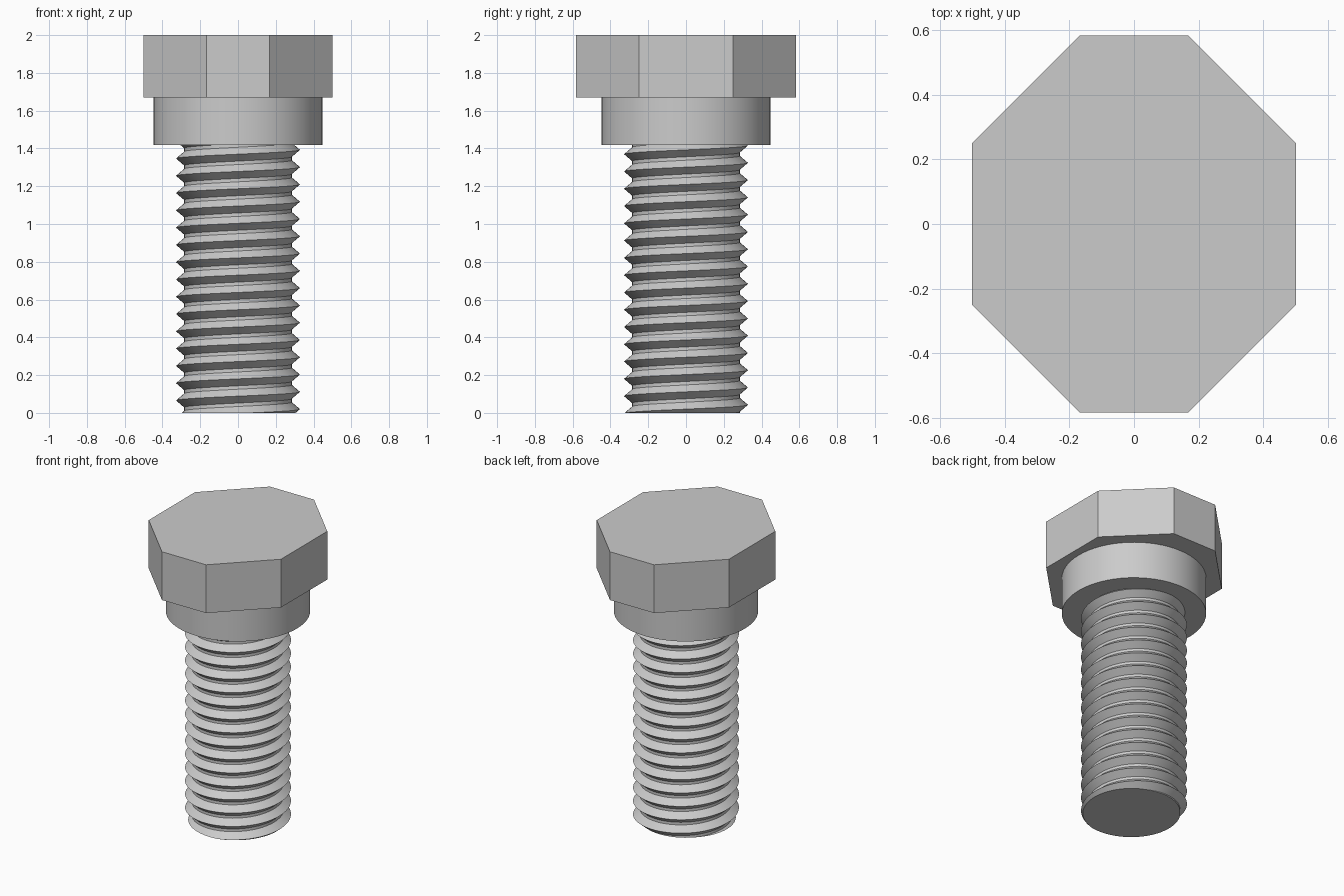
import bpy, bmesh, math

if "Cube" in bpy.data.objects:
    bpy.data.objects.remove(bpy.data.objects["Cube"], do_unlink=True)

steel = bpy.data.materials.new("steel_grey")
steel.use_nodes = True
GREY = (0.6, 0.6, 0.6, 1)
steel.diffuse_color = GREY
steel.node_tree.nodes["Principled BSDF"].inputs["Base Color"].default_value = GREY


def finish(name, bm, smooth=None):
    bmesh.ops.recalc_face_normals(bm, faces=bm.faces[:])
    mesh = bpy.data.meshes.new(name)
    bm.to_mesh(mesh)
    bm.free()
    mesh.materials.append(steel)
    obj = bpy.data.objects.new(name, mesh)
    bpy.context.collection.objects.link(obj)
    if smooth:
        bpy.ops.object.select_all(action='DESELECT')
        obj.select_set(True)
        bpy.context.view_layer.objects.active = obj
        bpy.ops.object.shade_smooth_by_angle(angle=math.radians(smooth))


def prism(name, outline, z0, z1, smooth=None):
    bm = bmesh.new()
    base = bm.faces.new([bm.verts.new((x, y, z0)) for x, y in outline])
    top = bmesh.ops.extrude_face_region(bm, geom=[base], use_keep_orig=True)["geom"]
    bmesh.ops.translate(bm, vec=(0, 0, z1 - z0),
                        verts=[v for v in top if isinstance(v, bmesh.types.BMVert)])
    finish(name, bm, smooth)


# Eight-sided head, slightly longer front to back
quarter = [(0.5, 0.25), (0.167, 0.583)]
half = quarter + [(-x, y) for x, y in reversed(quarter)]
prism("head", half + [(-x, -y) for x, y in half], 1.67, 2.0)

# Round collar
SIDES = 64
ring = [math.tau * i / SIDES for i in range(SIDES)]
prism("collar", [(0.447 * math.cos(a), 0.447 * math.sin(a)) for a in ring], 1.417, 1.67, 30)

# Threaded shank: helical rows, each turn joining the row one pitch higher
PITCH, CREST_Z = 0.0915, 0.02
PROFILE = [(0.0, 0.328), (0.4, 0.285), (0.6, 0.285)]   # fraction of pitch, radius
TURNS, TOP = 20, 1.43
bm = bmesh.new()
rows = []
for turn in range(-2, TURNS):
    for frac, r in PROFILE:
        z = CREST_Z + (turn + frac) * PITCH
        rows.append([bm.verts.new((r * math.cos(a), r * math.sin(a), z + PITCH * a / math.tau))
                     for a in ring])
step = len(PROFILE)
for k in range(len(rows) - step - 1):
    low = rows[k] + [rows[k + step][0]]
    high = rows[k + 1] + [rows[k + 1 + step][0]]
    for i in range(SIDES):
        bm.faces.new((low[i], low[i + 1], high[i + 1], high[i]))
# Trim both ends flat and cap them
for z, direction in ((0, -1), (TOP, 1)):
    bmesh.ops.bisect_plane(bm, geom=bm.verts[:] + bm.edges[:] + bm.faces[:],
                           plane_co=(0, 0, z), plane_no=(0, 0, direction), clear_outer=True)
bmesh.ops.holes_fill(bm, edges=[e for e in bm.edges if e.is_boundary], sides=0)
finish("threaded_shank", bm, 30)
